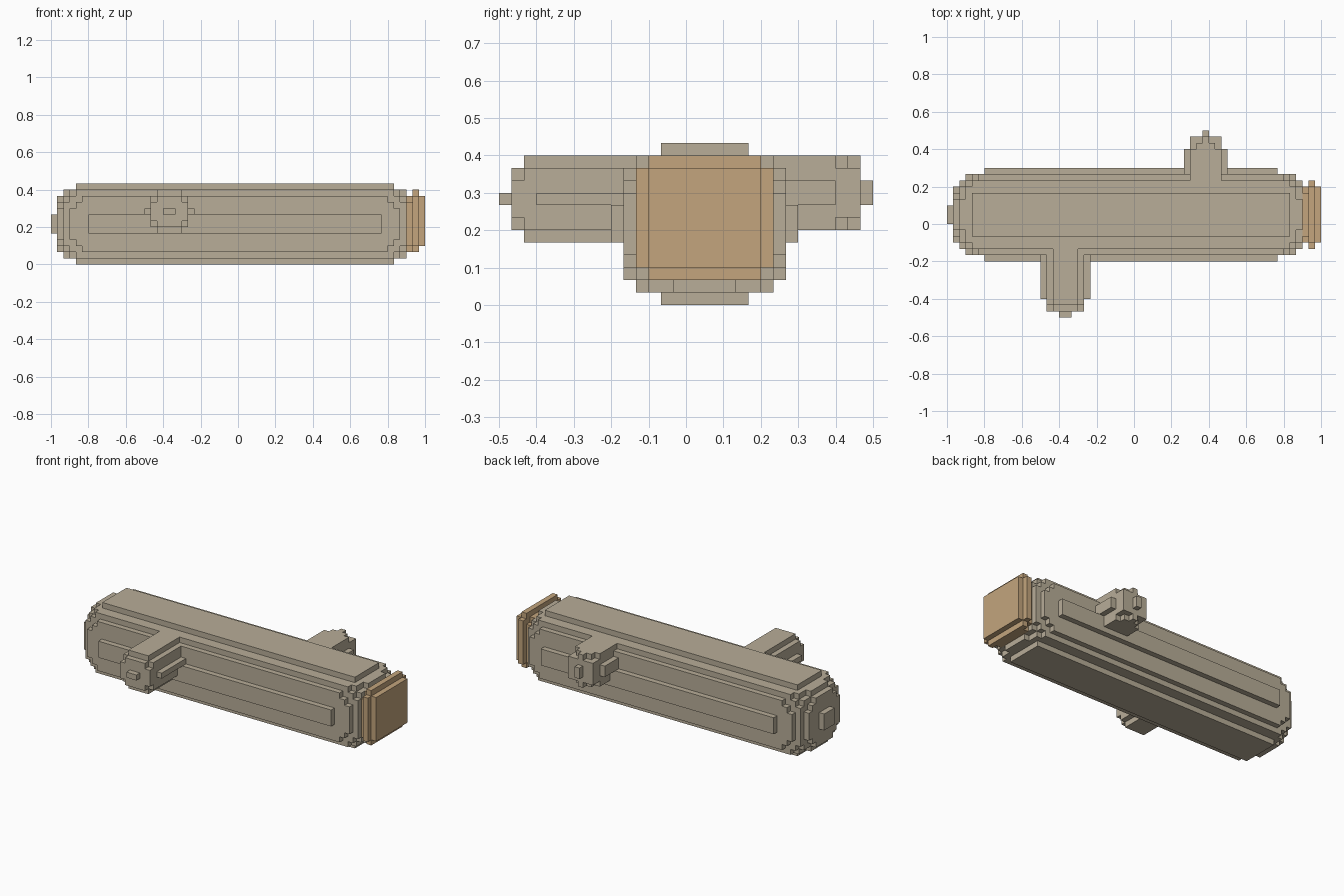
import bpy
import bmesh
import math
from mathutils import Vector

UNIT = 1 / 30  # edge of one block

if "Cube" in bpy.data.objects:
    bpy.data.objects.remove(bpy.data.objects["Cube"], do_unlink=True)


def material(name, rgb):
    mat = bpy.data.materials.new(name)
    mat.use_nodes = True
    color = (*rgb, 1)
    mat.diffuse_color = color
    mat.node_tree.nodes["Principled BSDF"].inputs["Base Color"].default_value = color
    return mat


def span(center, half):
    return range(round(center - half), round(center + half))


def block_part(name, boxes, mat):
    """Fuse boxes, given as three block ranges each, into one clean stepped skin."""
    cells = {(x, y, z) for bx, by, bz in boxes for x in bx for y in by for z in bz}
    bm = bmesh.new()
    corners = {}

    def vert(p):
        key = tuple(round(c) for c in p)
        if key not in corners:
            corners[key] = bm.verts.new(Vector(key) * UNIT)
        return corners[key]

    for cell in cells:
        mid = Vector(cell) + Vector((.5, .5, .5))
        for axis in range(3):
            for sign in (-1, 1):
                n = Vector((0, 0, 0))
                n[axis] = sign
                if tuple(int(c + d) for c, d in zip(cell, n)) in cells:
                    continue
                u = Vector((n.y, n.z, n.x))
                v = n.cross(u)
                ring = ((-1, -1), (1, -1), (1, 1), (-1, 1))
                bm.faces.new([vert(mid + (n + a * u + b * v) / 2) for a, b in ring])
    # merge the flat areas
    bmesh.ops.dissolve_limit(bm, angle_limit=math.radians(1),
                             verts=bm.verts[:], edges=bm.edges[:])
    mesh = bpy.data.meshes.new(name)
    bm.to_mesh(mesh)
    bm.free()
    mesh.materials.append(mat)
    obj = bpy.data.objects.new(name, mesh)
    bpy.context.collection.objects.link(obj)
    return obj


stone = material("warm grey", (.479, .418, .314))
tan = material("tan", (.546, .376, .205))

# Barrel: half length, half width, half height of nested boxes, rounding the ends
BARREL = [
    (23.5, 7.5, 1.5), (25.5, 3.5, 6.5),
    (24.5, 6.5, 4.5), (25.5, 6.5, 3.5), (26.5, 6.5, 2.5),
    (25.5, 5.5, 5.5), (26.5, 5.5, 4.5), (27.5, 5.5, 3.5),
    (26.5, 4.5, 5.5), (27.5, 4.5, 4.5), (27.5, 2.5, 5.5),
]
barrel = [(span(-.5, l), span(1.5, w), span(6.5, h)) for l, w, h in BARREL]
# rounded disc closing the right end, and its knob
disc = [(4.5, 2.5), (3.5, 3.5), (2.5, 4.5)]
barrel += [(range(-29, -28), span(1.5, w), span(6.5, h)) for w, h in disc]
barrel.append((range(-30, -29), span(1.5, 1.5), span(6.5, 1.5)))
block_part("barrel", barrel, stone)

# End cap: neck, cross-shaped flange and flat end plate
cap = [(range(27, 28), span(1.5, w), span(6.5, h)) for w, h in disc + [(4.5, 3.5), (3.5, 4.5)]]
cap += [
    (range(28, 29), span(1.5, 4.5), span(7, 5)),
    (range(28, 29), span(1.5, 5.5), span(7, 4)),
    (range(29, 30), span(1.5, 4.5), span(7, 4)),
]
block_part("end_cap", cap, tan)

# Side arms: half width, half height, reach
FRONT = [(2, 3.5, 13), (3, 2.5, 13), (4, .5, 12), (2, 2.5, 14), (3, 1.5, 14), (1, .5, 15)]
BACK = [(3.5, 1, 12), (2.5, 3, 12), (2.5, 2, 14), (1.5, 3, 13), (.5, 3, 14), (.5, 1, 15)]
block_part("front_arm", [(span(-11, w), range(-r, -4), span(8.5, h))
                         for w, h, r in FRONT], stone)
block_part("back_arm", [(span(11.5, w), range(7, r), span(9, h))
                        for w, h, r in BACK], stone)
